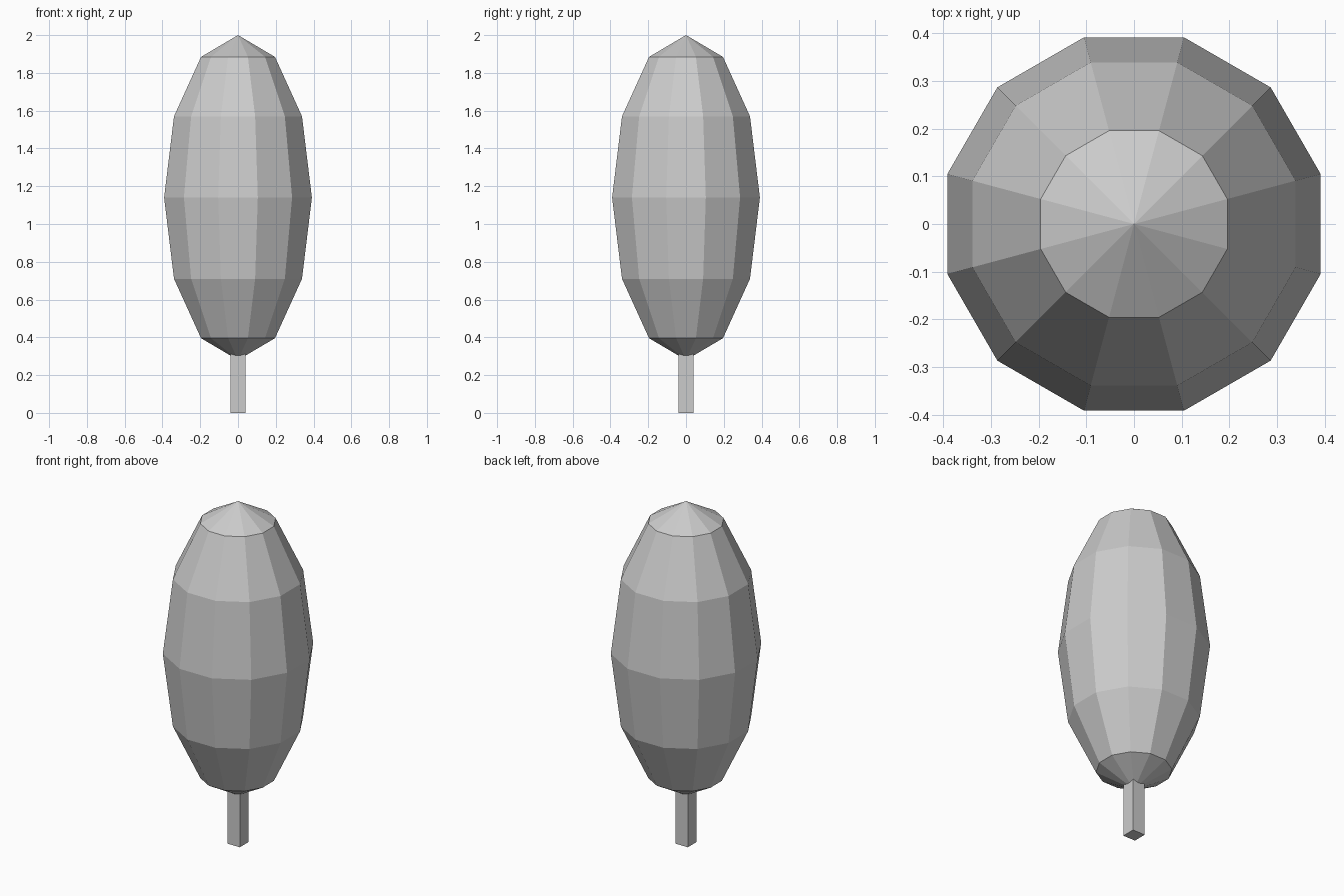
import bpy
import bmesh
from math import radians
from mathutils import Matrix

cube = bpy.data.objects.get("Cube")
if cube:
    bpy.data.objects.remove(cube, do_unlink=True)

# Single plain grey
GREY = (0.6, 0.6, 0.6, 1.0)
grey = bpy.data.materials.new("plain_grey")
grey.use_nodes = True
grey.diffuse_color = GREY
grey.node_tree.nodes["Principled BSDF"].inputs["Base Color"].default_value = GREY


def add_part(name, bm):
    mesh = bpy.data.meshes.new(name)
    bm.to_mesh(mesh)
    bm.free()
    mesh.materials.append(grey)
    part = bpy.data.objects.new(name, mesh)
    bpy.context.collection.objects.link(part)
    return part


# Faceted, stretched crown with flat sides facing each axis
bm = bmesh.new()
bmesh.ops.create_uvsphere(
    bm, u_segments=12, v_segments=6, radius=1,
    matrix=Matrix.Translation((0, 0, 1.14))
    @ Matrix.Diagonal((0.405, 0.405, 0.86, 1))
    @ Matrix.Rotation(radians(15), 4, "Z"))
add_part("tree_crown", bm)

# Square trunk, running a little way into the crown
TRUNK_WIDTH, TRUNK_HEIGHT = 0.08, 0.4
bm = bmesh.new()
bmesh.ops.create_cube(
    bm, size=1,
    matrix=Matrix.Translation((0, 0, TRUNK_HEIGHT / 2))
    @ Matrix.Diagonal((TRUNK_WIDTH, TRUNK_WIDTH, TRUNK_HEIGHT, 1)))
add_part("tree_trunk", bm)
